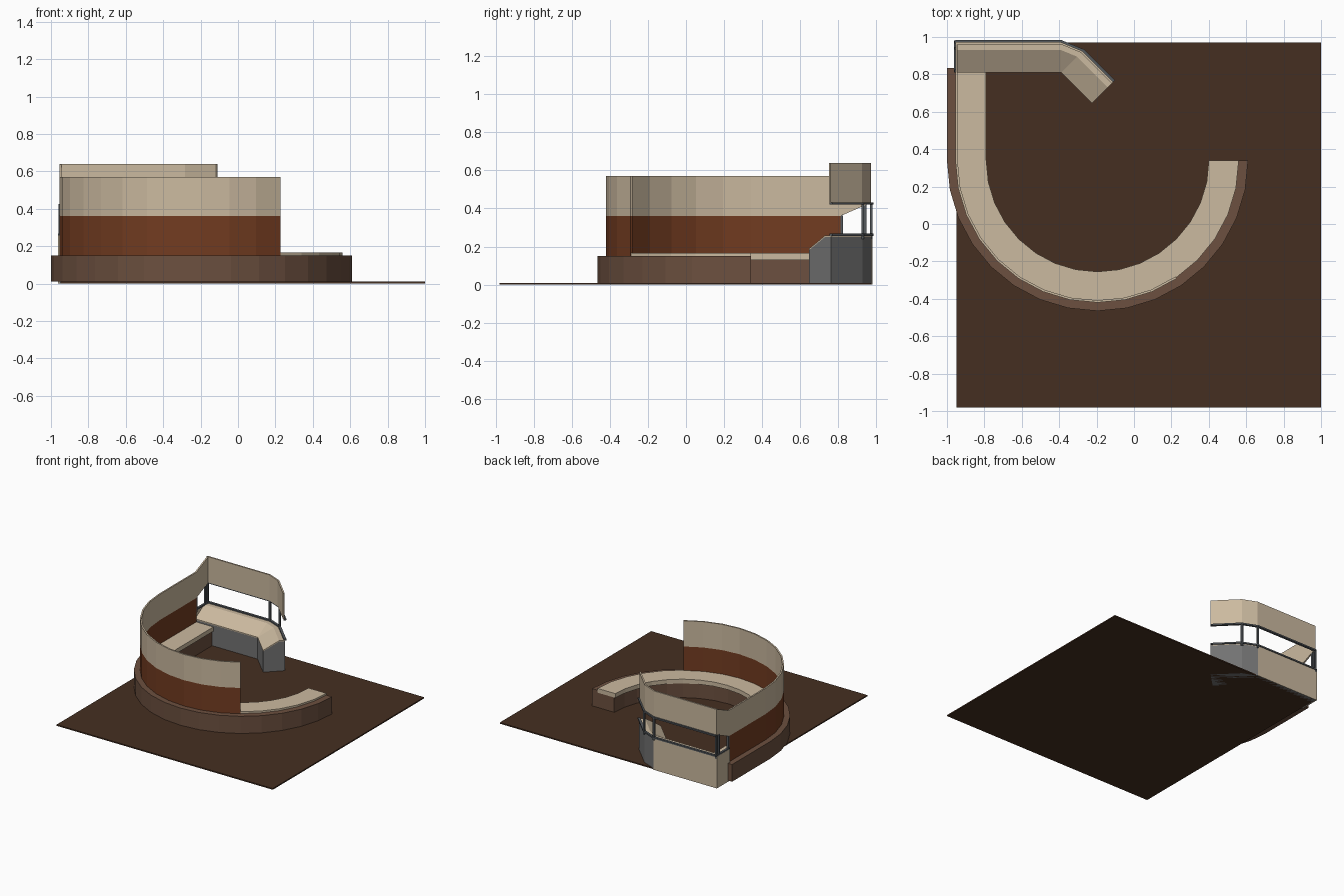
import bpy, bmesh, math
from mathutils import Vector

if "Cube" in bpy.data.objects:
    bpy.data.objects.remove(bpy.data.objects["Cube"])


def mat(name, r, g, b):
    m = bpy.data.materials.new(name)
    m.diffuse_color = (r, g, b, 1)
    m.use_nodes = True
    m.node_tree.nodes["Principled BSDF"].inputs["Base Color"].default_value = m.diffuse_color
    return m


CREAM = mat("cream", .60, .49, .35)
RUST = mat("rust_brown", .17, .045, .015)
BASE = mat("base_brown", .15, .08, .05)
FLOOR = mat("floor_brown", .06, .028, .015)
GREY = mat("panel_grey", .17, .17, .17)
FRAME = mat("frame_grey", .09, .10, .11)


def finish(bm, name, material):
    bmesh.ops.remove_doubles(bm, verts=bm.verts, dist=1e-5)
    bmesh.ops.recalc_face_normals(bm, faces=bm.faces)
    me = bpy.data.meshes.new(name)
    bm.to_mesh(me)
    bm.free()
    ob = bpy.data.objects.new(name, me)
    me.materials.append(material)
    bpy.context.collection.objects.link(ob)
    return ob


def box(name, lo, hi, material):
    bm = bmesh.new()
    bmesh.ops.create_cube(bm, size=1)
    for v in bm.verts:
        v.co = Vector([lo[i] + (v.co[i] + .5) * (hi[i] - lo[i]) for i in range(3)])
    return finish(bm, name, material)


def sweep(name, stations, profile, material):
    """Sweep a closed (offset, z) profile through (origin, outward direction) stations."""
    bm = bmesh.new()
    rings = [[bm.verts.new((ox + dx * r, oy + dy * r, z)) for r, z in profile]
             for (ox, oy), (dx, dy) in stations]
    n = len(profile)
    for a, b in zip(rings, rings[1:]):
        for i in range(n):
            j = (i + 1) % n
            bm.faces.new((a[i], a[j], b[j], b[i]))
    bm.faces.new(rings[0])
    bm.faces.new(rings[-1])
    return finish(bm, name, material)


def rect(r0, r1, z0, z1):
    return [(r0, z0), (r1, z0), (r1, z1), (r0, z1)]


# Plan of the curved bench: straight left side, then a 16-sided half circle
CX, CY = -.195, .34


def bench_path(y_start, steps):
    path = [((CX, y_start), (-1, 0))]
    for i in range(steps + 1):
        a = math.pi * (1 + i / 16)
        path.append(((CX, CY), (math.cos(a), math.sin(a))))
    return path


# Floor
box("floor", (-.95, -.98, 0), (1, .97, .01), FLOOR)

# Bench plinth, cushion and the back wall that stops part way round
sweep("bench_plinth_ledge", bench_path(.835, 16), rect(.745, .805, .01, .15), BASE)
sweep("bench_base", bench_path(.81, 16), rect(.605, .745, .01, .13), BASE)
sweep("bench_seat", bench_path(.81, 16), rect(.595, .755, .13, .165), CREAM)
sweep("lower_wall", bench_path(.81, 11), rect(.748, .76, .15, .36), RUST)
sweep("upper_wall", bench_path(.81, 11), rect(.748, .76, .36, .57), CREAM)

# Plan of the rear counter: straight run, one chamfer, angled end
S = math.sqrt(.5)
counter = [((-.955, .81), (0, 1)), ((-.39, .81), (0, 1)),
           ((-.39, .81), (S, S)), ((-.225, .645), (S, S))]

# Counter body with sloped worktop, cream back and side facing
sweep("counter_body", counter,
      [(0, 0), (.165, 0), (.165, .25), (.12, .25), (0, .18)], GREY)
sweep("counter_top", counter,
      [(0, .18), (.12, .25), (.165, .25), (.165, .258), (.12, .258), (0, .188)], CREAM)
box("counter_back_panel", (-.955, .97, 0), (-.39, .978, .258), CREAM)
box("counter_side_panel", (-.963, .81, 0), (-.955, .978, .258), CREAM)

# Upper fascia over the counter
sweep("upper_fascia", counter, rect(.15, .162, .43, .64), CREAM)

# Sloped panel stepping from the wall up to the fascia
bm = bmesh.new()
quad = [(.81, .36), (.97, .43), (.97, .64), (.81, .57)]
sides = [[bm.verts.new((x, y, z)) for y, z in quad] for x in (-.955, -.943)]
for i in range(4):
    j = (i + 1) % 4
    bm.faces.new((sides[0][i], sides[0][j], sides[1][j], sides[1][i]))
for s in sides:
    bm.faces.new(s)
finish(bm, "step_up_panel", CREAM)

# Window rails and posts
for label, z in (("lower", .256), ("upper", .42)):
    sweep(label + "_rail", counter, rect(.155, .174, z, z + .012), FRAME)
box("side_rail", (-.962, .81, .256), (-.945, .98, .268), FRAME)
posts = [(-.952, .972), (-.952, .94), (-.952, .818), (-.392, .972), (-.274, .928)]
for i, (x, y) in enumerate(posts):
    top = .364 if i == 2 else .425
    box("window_post_%d" % (i + 1), (x - .007, y - .007, .24), (x + .007, y + .007, top), FRAME)
